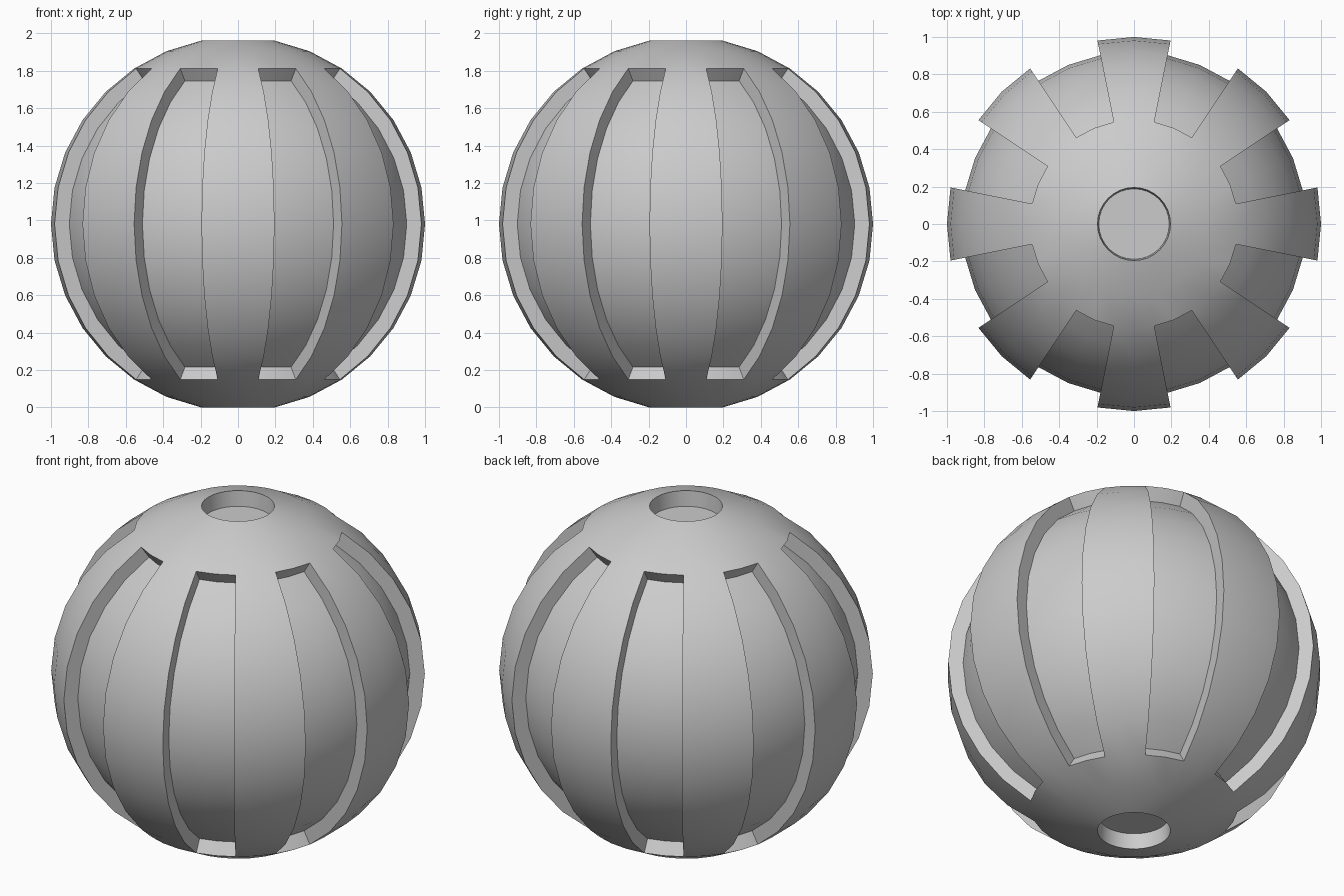
import bpy, bmesh
from math import atan2, acos, cos, degrees, radians

if "Cube" in bpy.data.objects:
    bpy.data.objects.remove(bpy.data.objects["Cube"])

STEP = 11.25          # angle of one segment and of one ring
CENTRE_Z = cos(radians(STEP))
GROOVE_SCALE = 0.92   # groove floor radius relative to the ball
POLE_DEPTH = 0.09


def sink(bm, faces, move):
    """Extrude a patch of faces and move its vertices inwards."""
    faces = list(faces)
    geom = bmesh.ops.extrude_face_region(bm, geom=faces)["geom"]
    for v in geom:
        if isinstance(v, bmesh.types.BMVert):
            v.co = move(v.co)
    left = [f for f in faces if f.is_valid]
    if left:
        bmesh.ops.delete(bm, geom=left, context='FACES')


def groove_index(face):
    """Number of the groove a face belongs to, or None."""
    c = face.calc_center_median()
    ring = int(degrees(acos(c.z / c.length)) / STEP)
    seg = int((degrees(atan2(c.y, c.x)) % 360) / STEP)
    return seg // 4 if 3 <= ring <= 12 and seg % 4 in (1, 2) else None


bm = bmesh.new()
bmesh.ops.create_uvsphere(bm, u_segments=32, v_segments=16, radius=1)

# Select everything before the mesh changes
grooves = [[f for f in bm.faces if groove_index(f) == i] for i in range(8)]
poles = [(s, [f for f in bm.faces if len(f.verts) == 3
              and f.calc_center_median().z * s > 0]) for s in (1, -1)]

# Eight grooves leaving eight raised ribs
for faces in grooves:
    sink(bm, faces, lambda co: co * GROOVE_SCALE)

# Round flat-bottomed recess at each pole
for s, faces in poles:
    sink(bm, faces, lambda co: (co.x * 0.965, co.y * 0.965,
                                s * (CENTRE_Z - POLE_DEPTH)))

bmesh.ops.translate(bm, verts=bm.verts, vec=(0, 0, CENTRE_Z))
bmesh.ops.recalc_face_normals(bm, faces=bm.faces)

mesh = bpy.data.meshes.new("ribbed_ball")
bm.to_mesh(mesh)
bm.free()
ball = bpy.data.objects.new("ribbed_ball", mesh)
bpy.context.collection.objects.link(ball)
bpy.context.view_layer.objects.active = ball
ball.select_set(True)
bpy.ops.object.shade_smooth_by_angle(angle=radians(30))
